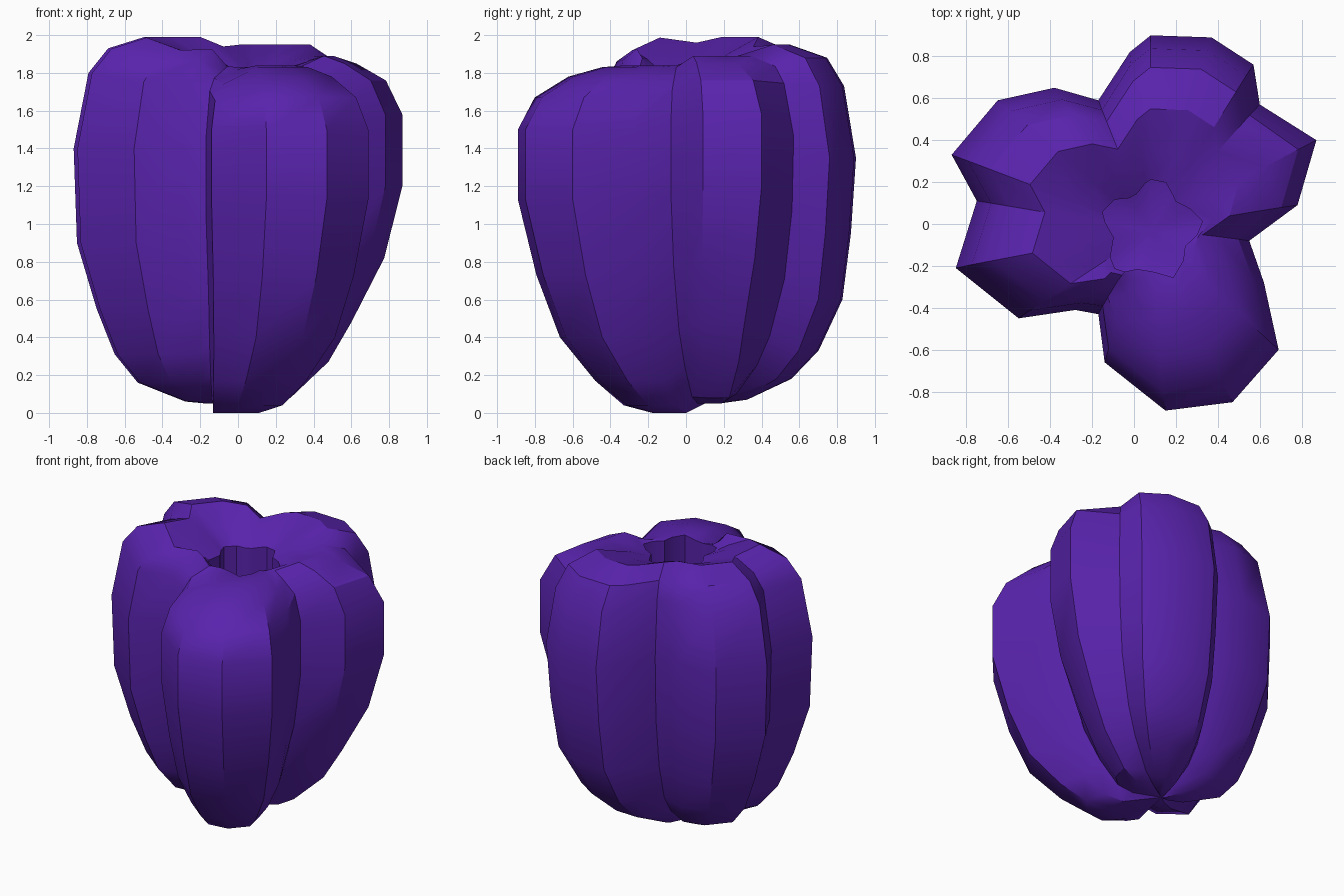
import bpy, bmesh, math
from mathutils import Vector

cube = bpy.data.objects.get("Cube")
if cube:
    bpy.data.objects.remove(cube, do_unlink=True)

purple = bpy.data.materials.new("deep purple")
purple.use_nodes = True
COLOUR = (0.10, 0.017, 0.42, 1.0)
purple.diffuse_color = COLOUR
purple.node_tree.nodes["Principled BSDF"].inputs["Base Color"].default_value = COLOUR

# Lobe silhouettes as (reach, height), bottom to top
WEDGE = [(.15, .05), (.32, .08), (.55, .27), (.69, .48), (.89, .82),
         (1, 1.2), (1, 1.58), (.90, 1.76), (.72, 1.85), (.58, 1.89)]
BACK = [(.20, .05), (.36, .07), (.62, .18), (.78, .33), (.92, .60),
        (.97, .95), (1, 1.35), (.93, 1.73), (.83, 1.88), (.61, 1.95)]
LEFT = [(.20, .05), (.32, .06), (.61, .16), (.75, .31), (.86, .55),
        (.98, .90), (1, 1.4), (.91, 1.80), (.79, 1.93), (.57, 1.99)]
FRONT = [(.20, 0), (.37, .04), (.54, .17), (.75, .40), (.89, .73),
         (1, 1.13), (1, 1.5), (.90, 1.67), (.70, 1.78), (.50, 1.83)]

# Lobes, counterclockwise: silhouette, widest outline, valley after the lobe
LOBES = [
    (WEDGE, [(.78, .09), (.87, .40)], (.60, .57)),
    (BACK, [(.57, .76), (.37, .89), (.08, .90), (-.02, .82)], (-.17, .59)),
    (LEFT, [(-.38, .65), (-.65, .59), (-.87, .33)], (-.75, .11)),
    (LEFT, [(-.85, -.21), (-.55, -.45), (-.28, -.41)], (-.17, -.43)),
    (FRONT, [(-.14, -.66), (.15, -.89), (.47, -.85), (.69, -.60), (.62, -.28)], (.55, -.08)),
]
BASE, TOP = Vector((-.13, .12)), Vector((.08, -.03))


def core(z):
    """Point on the leaning core that the lobes grow out of."""
    return BASE.lerp(TOP, z / 2)


def from_core(profile, outline):
    """Turn reach measured from the origin into a fraction of the way out from the core."""
    mean = sum((Vector(p) for p in outline), Vector((0, 0)))
    k = 0 if abs(mean.x) > abs(mean.y) else 1
    reach = max((p[k] for p in outline), key=abs)
    return [(max(.05, (s * reach - core(z)[k]) / (reach - core(z)[k])), z)
            for s, z in profile]


def valley_profile(a, b):
    """Blend two lobe profiles, sunk slightly at both ends."""
    out = []
    for (s1, z1), (s2, z2) in zip(a, b):
        z = (z1 + z2) / 2
        if z > 1.8:
            out.append((max(s1, s2), z - .03))
        else:
            out.append(((s1 + s2) / 2, z + (.025 if z < .3 else 0)))
    return out


def sag(x, y, z):
    """Lower the top of the left side towards the front."""
    drop = min(.07, .3 * max(0, -.2 - y)) if x < 0 else 0
    return drop * max(0, min(1, (z - 1.6) / .3))


# One column of points per outline point: skin, then ragged stem socket
profiles = [from_core(prof, outline) for prof, outline, _ in LOBES]
columns = []
for i, (_, outline, valley) in enumerate(LOBES):
    stations = [(p, profiles[i]) for p in outline]
    stations.append((valley, valley_profile(profiles[i], profiles[(i + 1) % len(LOBES)])))
    for (x, y), prof in stations:
        col = []
        for s, z in prof:
            xy = core(z).lerp(Vector((x, y)), s)
            col.append((xy.x, xy.y, z - sag(x, y, z)))
        out = (Vector((x, y)) - TOP).normalized()
        radius = .215 + .035 * math.cos(5 * (math.atan2(out.y, out.x) - math.radians(82)))
        rim = Vector((*(TOP + out * radius), 1.83))
        mid = Vector(col[-1]).lerp(rim, .6)
        mid.z += .01
        wall = (rim.x, rim.y, 1.60)
        col += [mid[:], rim[:], wall]
        columns.append(col)

# Skin the columns and close both ends with fans
bm = bmesh.new()
grid = [[bm.verts.new(co) for co in col] for col in columns]
bottom = bm.verts.new((BASE.x, BASE.y, .06))
floor = bm.verts.new((TOP.x, TOP.y, 1.54))
for k, a in enumerate(grid):
    b = grid[(k + 1) % len(grid)]
    for j in range(len(a) - 1):
        bm.faces.new((a[j], b[j], b[j + 1], a[j + 1]))
    bm.faces.new((bottom, b[0], a[0]))
    bm.faces.new((floor, a[-1], b[-1]))
bmesh.ops.recalc_face_normals(bm, faces=bm.faces)

mesh = bpy.data.meshes.new("pepper_body")
bm.to_mesh(mesh)
bm.free()
mesh.materials.append(purple)
pepper = bpy.data.objects.new("pepper_body", mesh)
bpy.context.collection.objects.link(pepper)

bpy.ops.object.select_all(action='DESELECT')
pepper.select_set(True)
bpy.context.view_layer.objects.active = pepper
bpy.ops.object.shade_smooth_by_angle(angle=math.radians(32))
